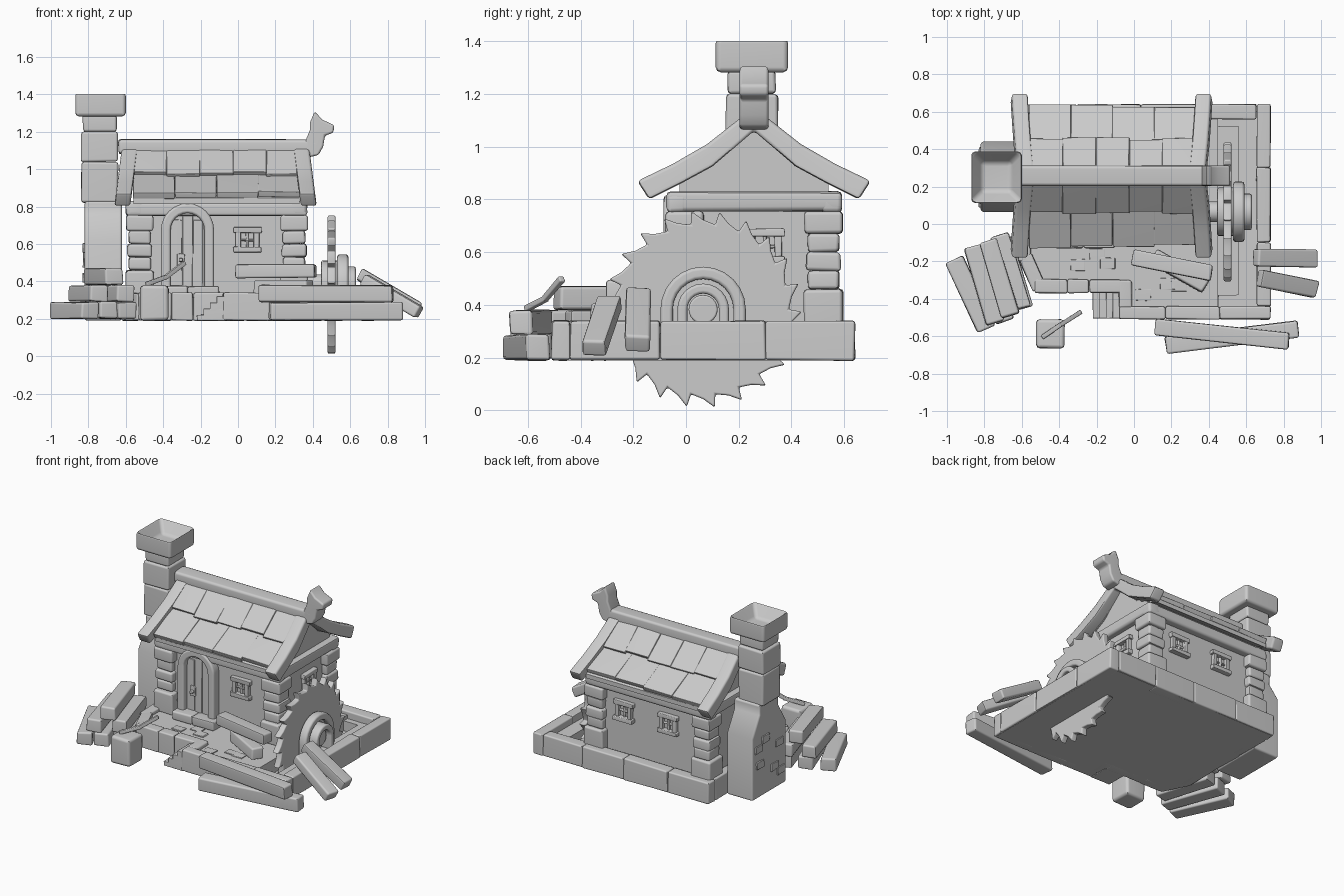
import bpy, bmesh, math, random
from mathutils import Vector, Matrix

random.seed(4)
cube = bpy.data.objects.get("Cube")
if cube:
    bpy.data.objects.remove(cube, do_unlink=True)

clay = bpy.data.materials.new("plain_grey")
clay.use_nodes = True
GREY = (0.6, 0.6, 0.6, 1)
clay.diffuse_color = GREY
clay.node_tree.nodes["Principled BSDF"].inputs["Base Color"].default_value = GREY
parts = []


def finish(name, bm, bevel=0.0, seg=2):
    bmesh.ops.recalc_face_normals(bm, faces=bm.faces[:])
    if bevel:
        edges = [e for e in bm.edges if e.calc_face_angle(0) > math.radians(35)]
        bmesh.ops.bevel(bm, geom=edges, offset=bevel, segments=seg, affect='EDGES',
                        profile=0.5, clamp_overlap=True)
    mesh = bpy.data.meshes.new(name)
    bm.to_mesh(mesh)
    bm.free()
    mesh.materials.append(clay)
    ob = bpy.data.objects.new(name, mesh)
    bpy.context.collection.objects.link(ob)
    parts.append(ob)
    return ob


def block(name, x, y, z, bevel=0.012, jitter=0.003):
    """Worn box given by its x, y and z ranges."""
    bm = bmesh.new()
    for v in bmesh.ops.create_cube(bm, size=1)["verts"]:
        v.co = [r[0] if c < 0 else r[1] for c, r in zip(v.co, (x, y, z))]
        v.co += Vector([random.uniform(-jitter, jitter) for _ in range(3)])
    return finish(name, bm, bevel)


def beam(name, a, b, w, h, bevel=0.012, jitter=0.004, roll=0.0):
    """Worn timber of section w by h running from a to b."""
    a, b = Vector(a), Vector(b)
    d = (b - a).normalized()
    side = Vector((0, 0, 1)).cross(d).normalized()
    frame = Matrix((d, side, d.cross(side))).transposed() @ Matrix.Rotation(roll, 3, 'X')
    bm = bmesh.new()
    for v in bmesh.ops.create_cube(bm, size=1)["verts"]:
        v.co = Vector((v.co.x * (b - a).length, v.co.y * w, v.co.z * h))
        v.co += Vector([random.uniform(-jitter, jitter) for _ in range(3)])
        v.co = frame @ v.co + (a + b) / 2
    return finish(name, bm, bevel)


def prism(name, pts, axis, lo, hi, bevel=0.01, warp=None):
    """Extrude an outline along one axis."""
    put = {'x': lambda p, t: (t, *p), 'y': lambda p, t: (p[0], t, p[1]), 'z': lambda p, t: (*p, t)}[axis]
    bm = bmesh.new()
    face = bm.faces.new([bm.verts.new(put(p, lo)) for p in pts])
    new = bmesh.ops.extrude_face_region(bm, geom=[face])["geom"]
    step = Vector(put((0, 0), hi - lo))
    for v in new:
        if isinstance(v, bmesh.types.BMVert):
            v.co += step
    if warp:
        for v in bm.verts:
            warp(v)
    return finish(name, bm, bevel)


def arch(cx, cz, outer, inner, foot, n=12):
    """Outline of an arch with straight legs; inner 0 gives a solid panel."""
    def run(r):
        arc = [(cx + r * math.cos(math.pi * i / n), cz + r * math.sin(math.pi * i / n)) for i in range(n + 1)]
        return [(cx + r, foot)] + arc + [(cx - r, foot)]
    return run(outer) + (run(inner)[::-1] if inner else [])


def circle(cx, cz, r, n=24):
    return [(cx + r * math.cos(math.tau * i / n), cz + r * math.sin(math.tau * i / n)) for i in range(n)]


def course(name, axis, fixed, start, end, count, z=(0.19, 0.34)):
    """Row of rim stones along x or y."""
    cuts = [start + (end - start) * i / count for i in range(count + 1)]
    for i in range(1, count):
        cuts[i] += random.uniform(-0.03, 0.03)
    for r in zip(cuts, cuts[1:]):
        x, y = (r, fixed) if axis == 'x' else (fixed, r)
        block(name, x, y, z, 0.01)


# Foundation slab, yard floor and the slot for the saw
outline = [(0.72, -0.5), (0.72, 0.63), (-0.61, 0.63), (-0.61, -0.2), (-0.53, -0.36), (-0.06, -0.36), (-0.06, -0.5)]
prism("foundation", outline, 'z', 0.19, 0.22, 0)
yard = [(0.45, -0.47), (0.45, 0.6), (-0.58, 0.6), (-0.58, -0.19), (-0.51, -0.33), (-0.04, -0.33), (-0.04, -0.47)]
prism("yard_floor", yard, 'z', 0.2, 0.315, 0)
block("slot_side", (0.56, 0.7), (-0.47, 0.6), (0.2, 0.29), 0)
for y in ((-0.47, -0.38), (0.52, 0.6)):
    block("slot_end", (0.45, 0.56), y, (0.2, 0.29), 0)

# Stone rim
course("rim_front", 'x', (-0.51, -0.44), -0.08, 0.73, 3)
course("rim_right", 'y', (0.655, 0.73), -0.44, 0.64, 3)
course("rim_back", 'x', (0.56, 0.64), -0.62, 0.655, 4)
course("rim_left", 'y', (-0.62, -0.55), -0.2, 0.56, 3)
course("rim_porch", 'x', (-0.37, -0.295), -0.53, -0.07, 3)
block("rim_step", (-0.08, -0.01), (-0.45, -0.3), (0.19, 0.34))
beam("rim_corner", (-0.585, -0.17, 0.265), (-0.505, -0.345, 0.265), 0.075, 0.15)
for i in range(4):
    block("stair", (-0.22 + i * 0.035, -0.07), (-0.505, -0.36), (0.19, 0.222 + i * 0.033), 0.004, 0.001)
for x, y in ((-0.2, -0.16), (-0.14, -0.21), (0.18, -0.32), (0.24, -0.33), (-0.3, -0.22), (0.05, -0.38)):
    block("paving_stone", (x - 0.04, x + 0.04), (y - 0.03, y + 0.03), (0.31, 0.321), 0.003)

# House body with gables
MID = 0.258
half = [(-0.025, 0.28), (-0.025, 0.86), (0.1, 0.93)]
gable = half + [(MID, 1.08)] + [(2 * MID - y, z) for y, z in half[::-1]]
prism("house_walls", gable, 'x', -0.55, 0.325, 0)
levels = [0.31, 0.46, 0.53, 0.6, 0.67, 0.755]
for px in (-0.525, 0.3):
    for py in (-0.005, 2 * MID + 0.005):
        for i, z in enumerate(zip(levels, levels[1:])):
            s = (0.075, 0.06, 0.066, 0.06, 0.073)[i]
            block("corner_stone", (px - s, px + s), (py - s, py + s), z, 0.014)
for y in (-0.035, 2 * MID + 0.035):
    block("eave_beam", (-0.6, 0.37), (y - 0.04, y + 0.04), (0.75, 0.825), 0.018)
for x in (-0.55, 0.325):
    block("gable_beam", (x - 0.045, x + 0.045), (-0.075, 2 * MID + 0.075), (0.755, 0.83), 0.018)

# Door with arched frame, planks, handle and step
prism("door_frame", arch(-0.27, 0.675, 0.142, 0.09, 0.33), 'y', -0.085, -0.01, 0.014)
prism("door_panel", arch(-0.27, 0.675, 0.095, 0, 0.33), 'y', -0.045, -0.01, 0)
for i, top in enumerate((0.73, 0.75, 0.73)):
    x = -0.355 + i * 0.058
    block("door_plank", (x, x + 0.054), (-0.052, -0.03), (0.37, top), 0.004)
block("door_latch", (-0.325, -0.285), (-0.065, -0.04), (0.48, 0.55), 0.005)
block("door_knob", (-0.315, -0.295), (-0.085, -0.06), (0.505, 0.525), 0.005)
for x in ((-0.42, -0.27), (-0.27, -0.1)):
    block("door_step", x, (-0.13, -0.03), (0.31, 0.375))


def window(cx, cy, axis):
    """Timber frame with a cross, mounted on a wall facing x or y."""
    def bar(u0, u1, z0, z1, t):
        u, d = (u0, u1), (-t, t)
        x, y = (u, d) if axis == 'y' else (d, u)
        block("window_frame", (cx + x[0], cx + x[1]), (cy + y[0], cy + y[1]), (z0, z1), 0.005)
    for s in (-1, 1):
        bar(s * 0.05 - 0.014, s * 0.05 + 0.014, 0.565, 0.675, 0.025)
    bar(-0.075, 0.075, 0.66, 0.69, 0.03)
    bar(-0.075, 0.075, 0.555, 0.583, 0.035)
    bar(-0.007, 0.007, 0.575, 0.67, 0.012)
    bar(-0.045, 0.045, 0.615, 0.627, 0.012)


window(0.05, -0.025, 'y')
window(0.09, 2 * MID + 0.025, 'y')
window(-0.25, 2 * MID + 0.025, 'y')
window(0.325, 0.3, 'x')

# Roof: underlay and two rows of boards on each slope
under = [(-0.11, 0.815), (0.1, 0.92), (MID, 1.07)]
top = [(MID, 1.115), (0.09, 0.955), (-0.11, 0.845)]
mirror = lambda pts: [(2 * MID - y, z) for y, z in pts[::-1]]
prism("roof_underlay", under + mirror(under)[1:] + mirror(top) + top[1:], 'x', -0.56, 0.33, 0)
for flip in (False, True):
    fy = (lambda y: 2 * MID - y) if flip else (lambda y: y)
    for (ya, za), (yb, zb), n in (((MID, 1.125), (0.065, 0.965), 5), ((0.12, 0.975), (-0.115, 0.86), 4)):
        w = 0.89 / n
        for i in range(n):
            k = random.uniform(0.93, 1.04)
            x = -0.56 + w * (i + 0.5)
            beam("roof_board", (x, fy(ya), za), (x, fy(ya + (yb - ya) * k), za + (zb - za) * k), w, 0.032, 0.004, 0.003)

# Curved barge boards, ridge beam and carved animal head
upper = [(-0.185, 0.87), (-0.05, 0.935), (0.08, 1.01), (MID, 1.15)]
lower = [(MID, 1.06), (0.1, 0.925), (-0.02, 0.86), (-0.14, 0.8)]
barge = upper + mirror(upper)[1:] + mirror(lower) + lower[1:]


def flare(sign):
    def warp(v):
        v.co.x += sign * (1.12 - v.co.z) * 0.13
    return warp


prism("barge_left", barge, 'x', -0.62, -0.535, 0.014, flare(-1))
prism("barge_right", barge, 'x', 0.295, 0.38, 0.014, flare(1))
block("ridge_beam", (-0.64, 0.43), (0.203, 0.313), (1.08, 1.16), 0.016)
head = [(0.36, 1.06), (0.36, 1.15), (0.385, 1.21), (0.385, 1.25), (0.41, 1.31), (0.45, 1.265), (0.515, 1.235),
        (0.51, 1.195), (0.465, 1.18), (0.455, 1.12), (0.43, 1.075)]
prism("carved_head", head, 'y', 0.203, 0.313, 0.012)

# Chimney: shouldered base, stacked stones and hollow cap
shoulder = [(0.065, 0.19), (0.065, 0.62), (0.15, 0.76), (0.15, 0.83), (0.36, 0.83), (0.36, 0.76), (0.44, 0.62), (0.44, 0.19)]
prism("chimney_base", shoulder, 'x', -0.82, -0.62, 0.014)
for z, s in (((0.82, 1.04), 0.098), ((1.04, 1.2), 0.1), ((1.2, 1.29), 0.09)):
    block("chimney_stone", (-0.74 - s, -0.74 + s), (0.25 - s, 0.25 + s), z, 0.014)
for y, z in ((0.13, 0.3), (0.2, 0.35), (0.36, 0.42), (0.3, 0.58), (0.37, 0.53), (0.15, 0.5)):
    block("chimney_brick", (-0.829, -0.81), (y - 0.04, y + 0.04), (z - 0.025, z + 0.025), 0.004)
bm = bmesh.new()
for v in bmesh.ops.create_cube(bm, size=1)["verts"]:
    v.co = (-0.735 + v.co.x * 0.27, 0.25 + v.co.y * 0.275, 1.347 + v.co.z * 0.13)
lid = max(bm.faces, key=lambda f: f.calc_center_median().z)
bmesh.ops.inset_region(bm, faces=[lid], thickness=0.083)
bmesh.ops.translate(bm, verts=lid.verts[:], vec=(0, 0, -0.09))
finish("chimney_cap", bm, 0.02)

# Circular saw with raked teeth, axle and bearing arches
SY, SZ, TEETH = 0.065, 0.383, 22
rim = []
for i in range(TEETH):
    for t, r in ((0.0, 0.325), (0.5, 0.34), (0.92, 0.375)):
        ang = math.tau * (i + t) / TEETH
        rim.append((SY + r * math.cos(ang), SZ + r * math.sin(ang)))
prism("saw_blade", rim, 'x', 0.478, 0.522, 0.008)
prism("saw_flange", circle(SY, SZ, 0.13), 'x', 0.445, 0.555, 0.01)
prism("saw_axle", circle(SY, SZ, 0.055), 'x', 0.33, 0.6, 0.008)
prism("bearing_outer", arch(SY, SZ, 0.162, 0.115, 0.28), 'x', 0.53, 0.59, 0.014)
prism("bearing_inner", arch(SY, SZ, 0.098, 0.06, 0.28), 'x', 0.53, 0.63, 0.012)

# Loose timbers: by the front wall, leaning on the rim, lying in the yard
beam("front_log", (0.17, -0.65, 0.24), (0.88, -0.56, 0.24), 0.09, 0.095)
beam("front_log", (0.11, -0.55, 0.335), (0.83, -0.625, 0.335), 0.09, 0.09)
beam("leaning_log", (0.65, -0.18, 0.44), (0.97, -0.185, 0.25), 0.095, 0.07)
beam("leaning_log", (0.67, -0.29, 0.41), (0.97, -0.35, 0.235), 0.09, 0.07)
beam("yard_board", (0.1, -0.17, 0.37), (0.385, -0.33, 0.37), 0.085, 0.08)
beam("yard_board", (-0.01, -0.18, 0.455), (0.415, -0.265, 0.455), 0.085, 0.075)

# Wood pile
for a, b, z in (((-0.96, -0.19), (-0.79, -0.56), 0.245), ((-0.83, -0.13), (-0.69, -0.52), 0.245),
                ((-0.7, -0.08), (-0.59, -0.45), 0.245), ((-0.86, -0.12), (-0.74, -0.53), 0.335),
                ((-0.72, -0.06), (-0.6, -0.45), 0.335), ((-0.78, -0.09), (-0.66, -0.49), 0.425)):
    beam("pile_log", (*a, z), (*b, z), 0.1, 0.088)

# Chopping stump with a tool handle
block("chopping_stump", (-0.525, -0.37), (-0.665, -0.51), (0.19, 0.38), 0.02)
beam("tool_handle", (-0.49, -0.605, 0.385), (-0.38, -0.53, 0.425), 0.024, 0.024, 0.005, 0.001)
beam("tool_handle", (-0.385, -0.535, 0.423), (-0.285, -0.47, 0.5), 0.024, 0.024, 0.005, 0.001)

# Smooth shading with crisp edges
bpy.ops.object.select_all(action='DESELECT')
for ob in parts:
    ob.select_set(True)
bpy.context.view_layer.objects.active = parts[0]
bpy.ops.object.shade_smooth_by_angle(angle=math.radians(46))
for ob in parts:
    ob.modifiers.new("even_normals", 'WEIGHTED_NORMAL').keep_sharp = True
